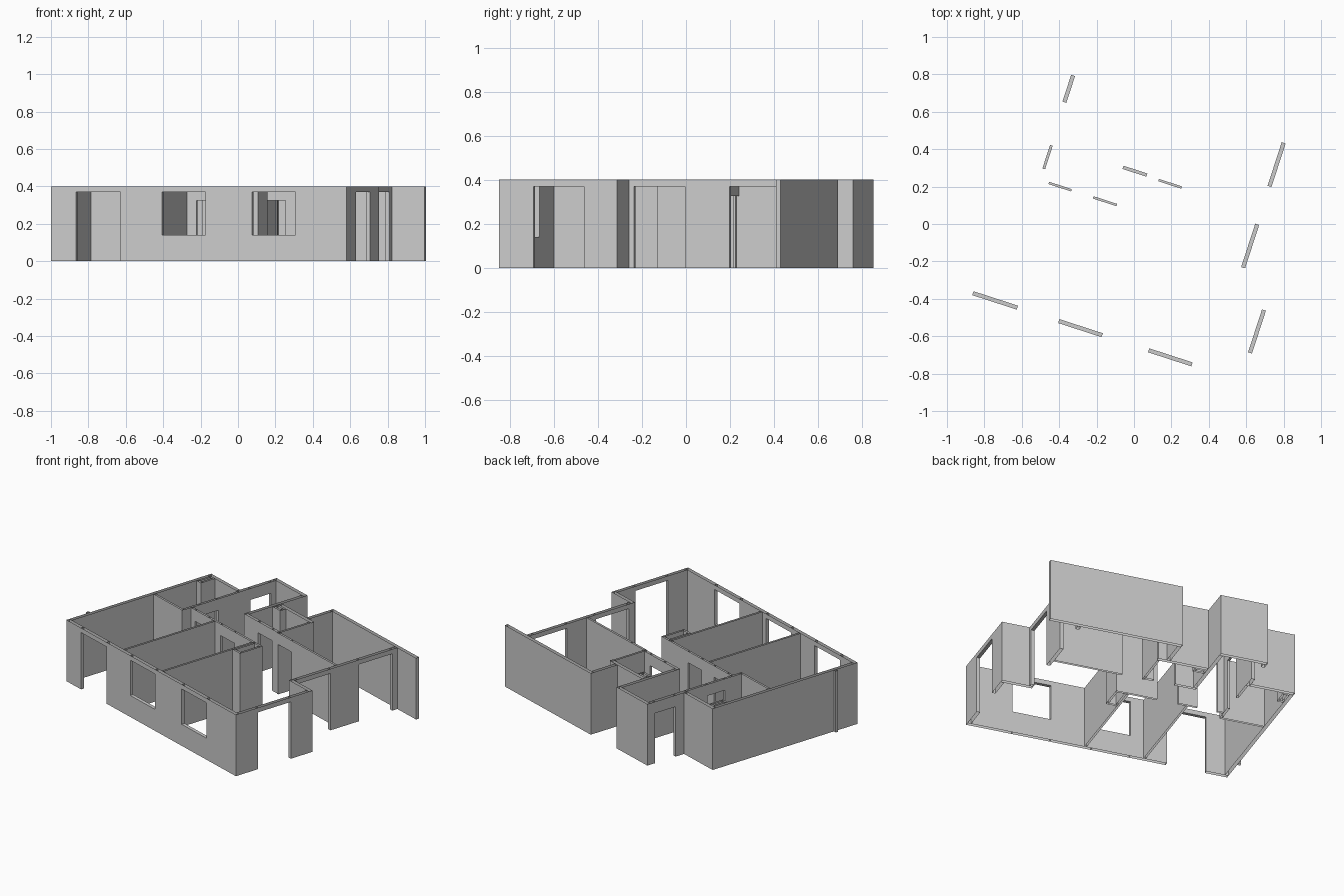
import bpy
import bmesh
import math

HEIGHT = 0.4          # wall height
OUTER = 0.022         # outer wall thickness
INNER = 0.013         # partition thickness
TURN = math.radians(-18)   # the whole plan is turned about z

# Opening types as (sill height, head height)
TALL_DOOR = (0, 0.37)
DOOR = (0, 0.325)
WINDOW = (0.14, 0.37)

if bpy.data.objects.get("Cube"):
    bpy.data.objects.remove(bpy.data.objects["Cube"])

plaster = bpy.data.materials.new("grey_plaster")
plaster.use_nodes = True
grey = (0.6, 0.6, 0.6, 1)
plaster.diffuse_color = grey
plaster.node_tree.nodes["Principled BSDF"].inputs["Base Color"].default_value = grey

# Corner order of each box side, with outward normals
SIDES = {
    "left": (0, 4, 6, 2), "right": (1, 3, 7, 5),
    "front": (0, 1, 5, 4), "back": (2, 6, 7, 3),
    "bottom": (0, 2, 3, 1), "top": (4, 5, 7, 6),
}


def block(bm, xs, ys, zs, sides):
    """Add the named sides of a box."""
    corners = [bm.verts.new((x, y, z)) for z in zs for y in ys for x in xs]
    for side in sides:
        bm.faces.new([corners[i] for i in SIDES[side]])
    for corner in corners:
        if not corner.link_faces:
            bm.verts.remove(corner)


def wall(name, along, line, start, end, thick=OUTER, openings=()):
    """Open-topped wall shell along x or y, with lined openings."""
    bm = bmesh.new()
    across = (line - thick / 2, line + thick / 2)
    faces = ["front", "back"] if along == "x" else ["left", "right"]
    ends = ["left", "right"] if along == "x" else ["front", "back"]

    def part(p, q, zs, sides):
        if along == "x":
            block(bm, (p, q), across, zs, sides)
        else:
            block(bm, across, (p, q), zs, sides)

    at = start
    for p, q, (sill, head) in openings:
        part(at, p, (0, HEIGHT), faces + ends)
        part(p, q, (head, HEIGHT), faces + ["bottom"])
        if sill:
            part(p, q, (0, sill), faces + ["top"])
        at = q
    part(at, end, (0, HEIGHT), faces + ends)
    bmesh.ops.remove_doubles(bm, verts=bm.verts, dist=0.0001)
    mesh = bpy.data.meshes.new(name)
    bm.to_mesh(mesh)
    bm.free()
    mesh.materials.append(plaster)
    obj = bpy.data.objects.new(name, mesh)
    obj.rotation_euler.z = TURN
    bpy.context.collection.objects.link(obj)


def shaft(name, x0, x1, y0, y1):
    """Service shaft made of four thin walls."""
    h = INNER / 2
    wall(name + "_front", "x", y0 + h, x0, x1, INNER)
    wall(name + "_back", "x", y1 - h, x0, x1, INNER)
    wall(name + "_right", "y", x0 + h, y0 + INNER, y1 - INNER, INNER)
    wall(name + "_left", "y", x1 - h, y0 + INNER, y1 - INNER, INNER)


# Outer walls of the main rooms
wall("front_wall", "x", -0.618, -0.847, 0.814, openings=[
    (-0.705, -0.455, TALL_DOOR), (-0.222, 0.022, WINDOW), (0.283, 0.527, WINDOW)])
wall("right_outer_wall", "y", -0.836, -0.607, 0.419)
wall("right_back_wall", "x", 0.43, -0.847, -0.566)
wall("left_front_wall", "y", 0.803, -0.607, -0.086, openings=[
    (-0.464, -0.223, TALL_DOOR)])
wall("left_step_wall", "x", -0.075, 0.616, 0.814)
wall("left_rear_wall", "y", 0.627, -0.064, 0.697, openings=[
    (-0.042, 0.202, TALL_DOOR), (0.415, 0.66, TALL_DOOR)])
wall("back_wall", "x", 0.708, -0.02, 0.822)
wall("back_room_side", "y", -0.009, 0.521, 0.697)

# Entrance hall
wall("entrance_wall", "y", -0.555, 0.419, 0.69, openings=[(0.504, 0.655, DOOR)])
wall("entrance_back", "x", 0.701, -0.566, -0.265)
wall("entrance_side", "y", -0.276, 0.28, 0.69)

# Small washroom
wall("washroom_front", "x", 0.27, -0.287, 0.04, 0.018, [(-0.15, -0.015, DOOR)])
wall("washroom_back", "x", 0.51, -0.265, 0.056)
wall("washroom_side", "y", 0.045, 0.27, 0.5, INNER)

# Partitions
wall("kitchen_front", "x", 0.005, -0.825, -0.545, INNER)
wall("kitchen_side", "y", -0.55, 0.011, 0.419, 0.015, [(0.131, 0.263, DOOR)])
wall("corridor_wall", "x", 0.068, -0.543, 0.07, INNER, [
    (-0.501, -0.374, DOOR), (-0.252, -0.118, DOOR)])
wall("back_room_front", "x", 0.264, 0.04, 0.616, INNER, [(0.052, 0.182, DOOR)])
for name, line in (("right", -0.312), ("left", 0.064)):
    wall(name + "_room_divider", "y", line, -0.607, 0.062, INNER)

# Service shafts and the outside pipe casing
shaft("living_shaft", 0.07, 0.142, -0.092, 0.074)
shaft("kitchen_shaft", -0.825, -0.782, 0.315, 0.419)
shaft("washroom_shaft", -0.265, -0.19, 0.455, 0.499)
wall("pipe_casing", "x", -0.462, -0.865, -0.847, 0.016)
